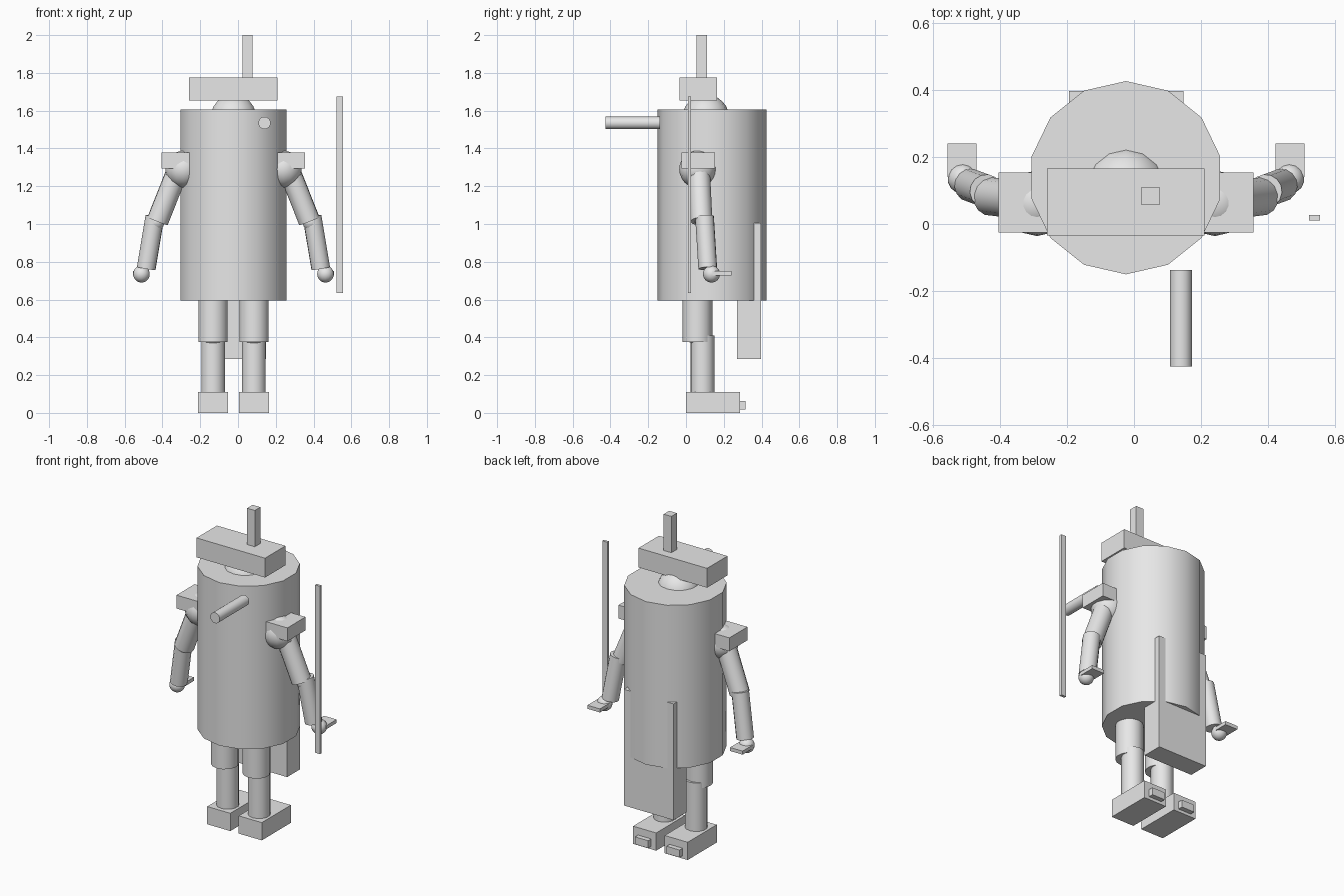
import bpy
from math import radians
from mathutils import Vector

cube = bpy.data.objects.get("Cube")
if cube:
    bpy.data.objects.remove(cube, do_unlink=True)

MID = -0.024   # symmetry plane of the figure
SIDES = 14

grey = bpy.data.materials.new("plain grey")
grey.use_nodes = True
grey.diffuse_color = (0.8, 0.8, 0.8, 1)
grey.node_tree.nodes["Principled BSDF"].inputs["Base Color"].default_value = (0.8, 0.8, 0.8, 1)


def finish(name, smooth=False):
    obj = bpy.context.object
    obj.name = name
    obj.data.materials.append(grey)
    if smooth:
        bpy.ops.object.shade_smooth_by_angle(angle=radians(35))
    return obj


def box(name, x, y, z):
    """Box from (min, max) pairs on each axis."""
    spans = (x, y, z)
    bpy.ops.mesh.primitive_cube_add(size=1, location=[(a + b) / 2 for a, b in spans])
    bpy.context.object.scale = [abs(b - a) for a, b in spans]
    bpy.ops.object.transform_apply(location=False, rotation=False, scale=True)
    return finish(name)


def rod(name, start, end, radius):
    """Cylinder between two points."""
    a, b = Vector(start), Vector(end)
    bpy.ops.mesh.primitive_cylinder_add(vertices=SIDES, radius=radius,
                                        depth=(b - a).length, location=(a + b) / 2)
    obj = bpy.context.object
    if abs((b - a).normalized().z) < 0.999:
        obj.rotation_euler = (b - a).to_track_quat('Z', 'Y').to_euler()
    return finish(name, True)


def ball(name, centre, radius):
    bpy.ops.mesh.primitive_uv_sphere_add(segments=SIDES, ring_count=12,
                                         radius=radius, location=centre)
    return finish(name, True)


# Torso, head, hat and antenna
rod("torso", (MID, 0.138, 0.595), (MID, 0.138, 1.605), 0.288)
ball("head", (MID, 0.105, 1.56), 0.125)
box("hat", (-0.26, 0.21), (-0.035, 0.165), (1.655, 1.775))
box("antenna", (0.023, 0.076), (0.056, 0.11), (1.775, 2.0))

# Chest barrel, back panel and staff
rod("chest_barrel", (0.14, -0.425, 1.535), (0.14, -0.137, 1.535), 0.033)
box("back_panel", (-0.193, 0.148), (0.27, 0.397), (0.285, 1.005))
box("staff", (0.521, 0.555), (0.011, 0.027), (0.635, 1.675))

for label, s in (("left", 1), ("right", -1)):
    def at(x, y, z):
        return (MID + s * x, y, z)

    def span(a, b):
        return (MID + s * a, MID + s * b)

    # Arm
    box(label + "_shoulder_pad", span(0.2, 0.38), (-0.025, 0.153), (1.295, 1.378))
    ball(label + "_shoulder", at(0.265, 0.062, 1.29), 0.098)
    rod(label + "_upper_arm", at(0.285, 0.068, 1.31), at(0.402, 0.082, 1.015), 0.058)
    ball(label + "_elbow", at(0.412, 0.095, 1.01), 0.047)
    rod(label + "_forearm", at(0.416, 0.098, 1.04), at(0.462, 0.115, 0.765), 0.05)
    ball(label + "_hand", at(0.487, 0.135, 0.735), 0.045)
    box(label + "_fingers", span(0.446, 0.532), (0.14, 0.24), (0.728, 0.75))

    # Leg
    rod(label + "_thigh", at(0.108, 0.06, 0.375), at(0.108, 0.06, 0.62), 0.079)
    ball(label + "_knee", at(0.108, 0.065, 0.42), 0.065)
    rod(label + "_shin", at(0.108, 0.088, 0.1), at(0.108, 0.088, 0.41), 0.064)
    box(label + "_foot", span(0.029, 0.187), (0, 0.285), (0, 0.11))
    box(label + "_toe", span(0.063, 0.153), (0.28, 0.315), (0.018, 0.064))
